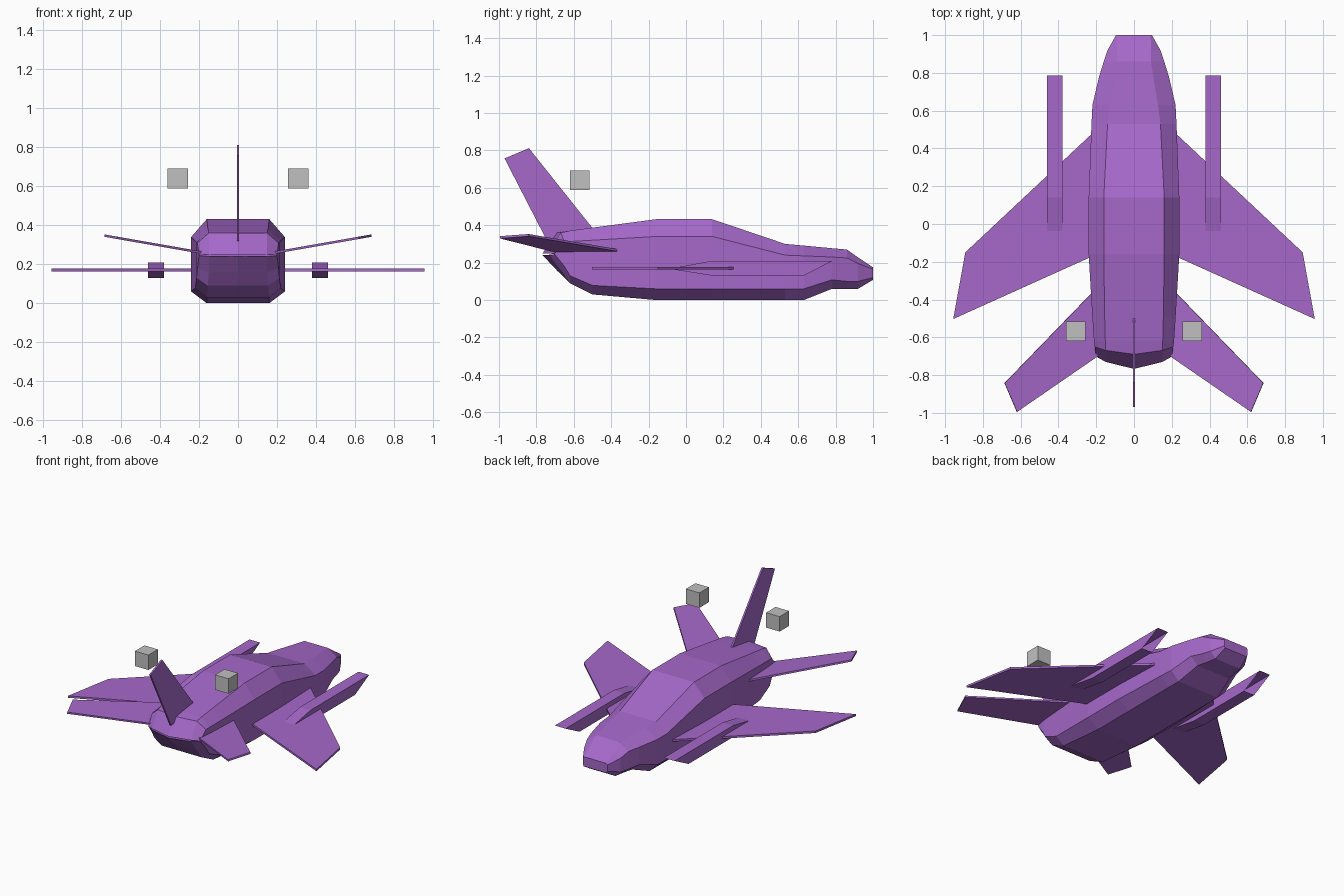
import bpy, bmesh
from mathutils import Vector

if "Cube" in bpy.data.objects:
    bpy.data.objects.remove(bpy.data.objects["Cube"])


def material(name, rgb):
    m = bpy.data.materials.new(name)
    m.diffuse_color = (*rgb, 1)
    m.use_nodes = True
    m.node_tree.nodes["Principled BSDF"].inputs["Base Color"].default_value = m.diffuse_color
    return m


PURPLE = material("purple", (0.38, 0.14, 0.59))
GREY = material("grey", (0.53, 0.53, 0.53))


def finish(name, bm, mat, mirror=False):
    bmesh.ops.recalc_face_normals(bm, faces=bm.faces)
    mesh = bpy.data.meshes.new(name)
    bm.to_mesh(mesh)
    bm.free()
    mesh.materials.append(mat)
    ob = bpy.data.objects.new(name, mesh)
    bpy.context.collection.objects.link(ob)
    if mirror:
        ob.modifiers.new("mirror", 'MIRROR').use_axis[0] = True
    return ob


def slab(points, depth):
    """Extrude a flat outline along the depth vector, centred on the outline."""
    bm = bmesh.new()
    d = Vector(depth)
    face = bm.faces.new([bm.verts.new(Vector(p) - d / 2) for p in points])
    ext = bmesh.ops.extrude_face_region(bm, geom=[face])
    bmesh.ops.translate(bm, vec=d, verts=[v for v in ext["geom"]
                                          if isinstance(v, bmesh.types.BMVert)])
    # the extrusion keeps the starting face as the back cap
    bmesh.ops.recalc_face_normals(bm, faces=bm.faces)
    return bm


# Fuselage: chamfered sections lofted from nose to tail
# y, top half width, top z, side half width, side top z, side low z,
# bottom half width, bottom z, sweep of the outer points
STATIONS = [
    (1.00, .088, .175, .095, .165, .120, .088, .108, 0),
    (0.92, .090, .228, .140, .195, .100, .100, .060, 0),
    (0.86, .090, .270, .160, .225, .100, .110, .060, 0),
    (0.78, .102, .277, .185, .230, .108, .130, .060, 0),
    (0.63, .127, .291, .220, .236, .060, .160, .000, 0),
    (0.53, .140, .300, .225, .240, .060, .160, .000, 0),
    (0.14, .160, .432, .240, .340, .060, .160, .000, 0),
    (-.16, .160, .432, .240, .340, .060, .160, .000, 0),
    (-.50, .155, .387, .220, .320, .078, .160, .030, 0),
    (-.62, .152, .371, .212, .313, .130, .155, .090, 0),
    (-.69, .150, .360, .208, .310, .180, .150, .158, .04),
    (-.767, .150, .250, .200, .248, .244, .150, .240, .065),
]
bm = bmesh.new()
rings = []
for y, wt, zt, ws, zu, zl, wb, zb, sweep in STATIONS:
    half = [(wt, zt), (ws, zu), (ws, zl), (wb, zb)]
    ring = [(0, zt)] + half + [(0, zb)] + [(-x, z) for x, z in reversed(half)]
    rings.append([bm.verts.new((x, y + sweep * (x / ws) ** 2, z)) for x, z in ring])
for a, b in zip(rings, rings[1:]):
    for i in range(len(a)):
        j = (i + 1) % len(a)
        bm.faces.new((a[i], a[j], b[j], b[i]))
bm.faces.new(rings[0])
bm.faces.new(rings[-1])
finish("fuselage", bm, PURPLE)

# Main wings
wing = [(.10, .593), (.893, -.15), (.957, -.503), (.10, -.117)]
finish("wings", slab([(x, y, .17) for x, y in wing], (0, 0, .014)), PURPLE, True)

# Tailplanes, tilted upward toward the tips
tail = [(.17, -.31), (.685, -.842), (.62, -.995), (.17, -.685)]
finish("tailplanes", slab([(x, y, .262 + (x - .2) * .175) for x, y in tail],
                          (-.002, 0, .012)), PURPLE, True)

# Upright fin
fin = [(-.97, .757), (-.84, .812), (-.50, .385), (-.48, .35), (-.745, .32)]
finish("fin", slab([(0, y, z) for y, z in fin], (.012, 0, 0)), PURPLE)

# Intake pods, open at the slanted front
pod = [(.785, .21), (.63, .13), (.14, .13), (-.09, .167), (.14, .21)]
bm = slab([(.42, y, z) for y, z in pod], (.082, 0, 0))
mouth = [f for f in bm.faces if f.normal.y > .2 and f.normal.z < 0]
bmesh.ops.delete(bm, geom=mouth, context='FACES')
finish("intake_pods", bm, PURPLE, True)

# Floating cubes beside the fin
bm = bmesh.new()
bmesh.ops.create_cube(bm, size=.104)
bmesh.ops.translate(bm, vec=(.309, -.567, .64), verts=bm.verts)
finish("cubes", bm, GREY, True)
